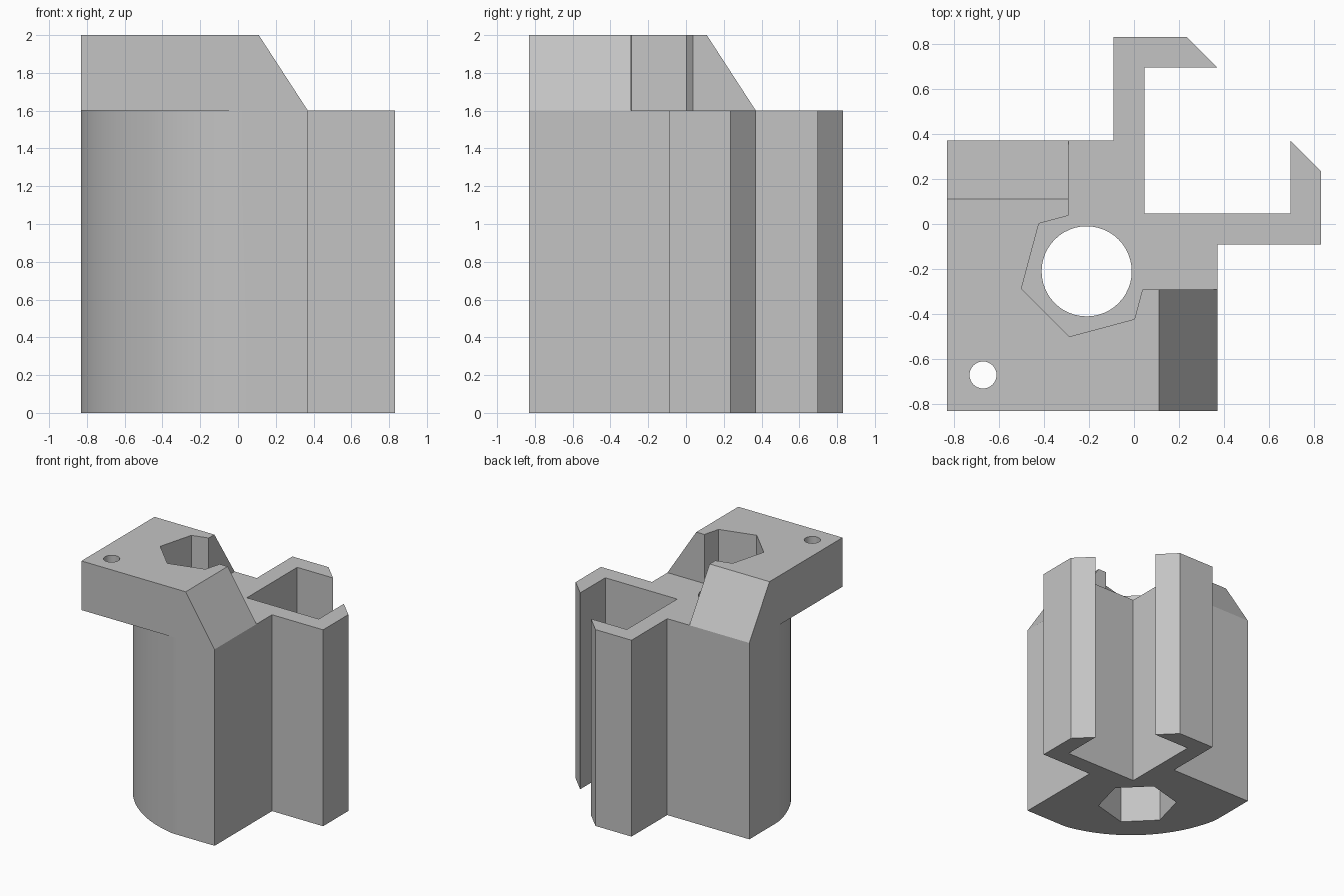
import bpy, bmesh, math
from mathutils import Vector

if "Cube" in bpy.data.objects:
    bpy.data.objects.remove(bpy.data.objects["Cube"], do_unlink=True)

grey = bpy.data.materials.new("plain grey")
grey.use_nodes = True
colour = (0.55, 0.55, 0.55, 1)
grey.diffuse_color = colour
grey.node_tree.nodes["Principled BSDF"].inputs["Base Color"].default_value = colour

SHELF, TOP = 1.6, 2.0          # top of the body, top of the head block
BORE = (-0.21, -0.21)          # axis of the bolt bore


def prism(name, outline, z0, z1, planes=()):
    """Extrude an outline, then trim it with (point, normal) planes."""
    bm = bmesh.new()
    base = bm.faces.new([bm.verts.new((x, y, z0)) for x, y in outline])
    up = bmesh.ops.extrude_face_region(bm, geom=[base])["geom"]
    bmesh.ops.translate(bm, vec=(0, 0, z1 - z0),
                        verts=[v for v in up if isinstance(v, bmesh.types.BMVert)])
    for point, normal in planes:
        cut = bmesh.ops.bisect_plane(bm, geom=bm.verts[:] + bm.edges[:] + bm.faces[:],
                                     plane_co=point, plane_no=normal, clear_outer=True)
        edges = [e for e in cut["geom_cut"] if isinstance(e, bmesh.types.BMEdge)]
        bmesh.ops.contextual_create(bm, geom=edges)
    bmesh.ops.recalc_face_normals(bm, faces=bm.faces[:])
    mesh = bpy.data.meshes.new(name)
    bm.to_mesh(mesh)
    bm.free()
    mesh.materials.append(grey)
    obj = bpy.data.objects.new(name, mesh)
    bpy.context.collection.objects.link(obj)
    return obj


def ring(centre, radius, sides, start=0.0):
    return [(centre[0] + radius * math.cos(start + i * math.tau / sides),
             centre[1] + radius * math.sin(start + i * math.tau / sides))
            for i in range(sides)]


def mirrored(half):
    """Complete an outline by reflecting it across the diagonal x = y."""
    flipped = [(y, x) for x, y in reversed(half)]
    return half + [p for p in flipped if p != half[-1]]


def combine(target, tool, operation):
    mod = target.modifiers.new("combine", 'BOOLEAN')
    mod.operation, mod.solver, mod.object = operation, 'EXACT', tool
    bpy.context.view_layer.objects.active = target
    bpy.ops.object.modifier_apply(modifier=mod.name)
    bpy.data.objects.remove(tool, do_unlink=True)


# Body: rounded outer wall, flat shoulders and two hooked clip arms
mid, radius, steps = 0.18, 1.028, 40
first = math.atan2(0.37 - mid, -0.83 - mid)
last = 1.5 * math.pi + (math.pi - first)
arc = []
for i in range(1, steps):
    a = first + (last - first) * i / steps
    arc.append((max(-0.83, mid + radius * math.cos(a)),
                max(-0.83, mid + radius * math.sin(a))))
arm = [(0.37, -0.83), (0.37, -0.09), (0.83, -0.09), (0.83, 0.235),
       (0.695, 0.37), (0.695, 0.047), (0.047, 0.047)]
body = prism("clip_body", mirrored(arm) + arc, 0, SHELF)

# Head block: L shape with a sloped end on each leg
leg = [(-0.83, -0.83), (0.37, -0.83), (0.37, -0.29), (-0.29, -0.29)]
rise, run = TOP - SHELF, 0.26
block = prism("head_block", mirrored(leg)[:-1] if mirrored(leg)[-1] == leg[0] else mirrored(leg),
              SHELF, TOP,
              [(Vector((0.11, 0, TOP)), Vector((rise, 0, run))),
               (Vector((0, 0.11, TOP)), Vector((0, rise, run)))])

# Nut recess and small lanyard hole through the head block
hexagon = ring(BORE, 0.30, 6, math.radians(15))
combine(block, prism("nut_cutter", hexagon, SHELF - 0.2, TOP + 0.2), 'DIFFERENCE')
combine(block, prism("pin_cutter", ring((-0.67, -0.67), 0.06, 32), SHELF - 0.2, TOP + 0.2),
        'DIFFERENCE')

# Join, then cut the bore and the lower nut recess
combine(body, block, 'UNION')
combine(body, prism("bore_cutter", ring(BORE, 0.20, 48), -0.2, TOP + 0.2), 'DIFFERENCE')
combine(body, prism("lower_nut_cutter", hexagon, -0.2, 0.4), 'DIFFERENCE')

# Smooth the curved walls, keep the edges crisp
for obj in bpy.context.selected_objects:
    obj.select_set(False)
body.select_set(True)
bpy.context.view_layer.objects.active = body
bpy.ops.object.shade_smooth_by_angle(angle=math.radians(25))
